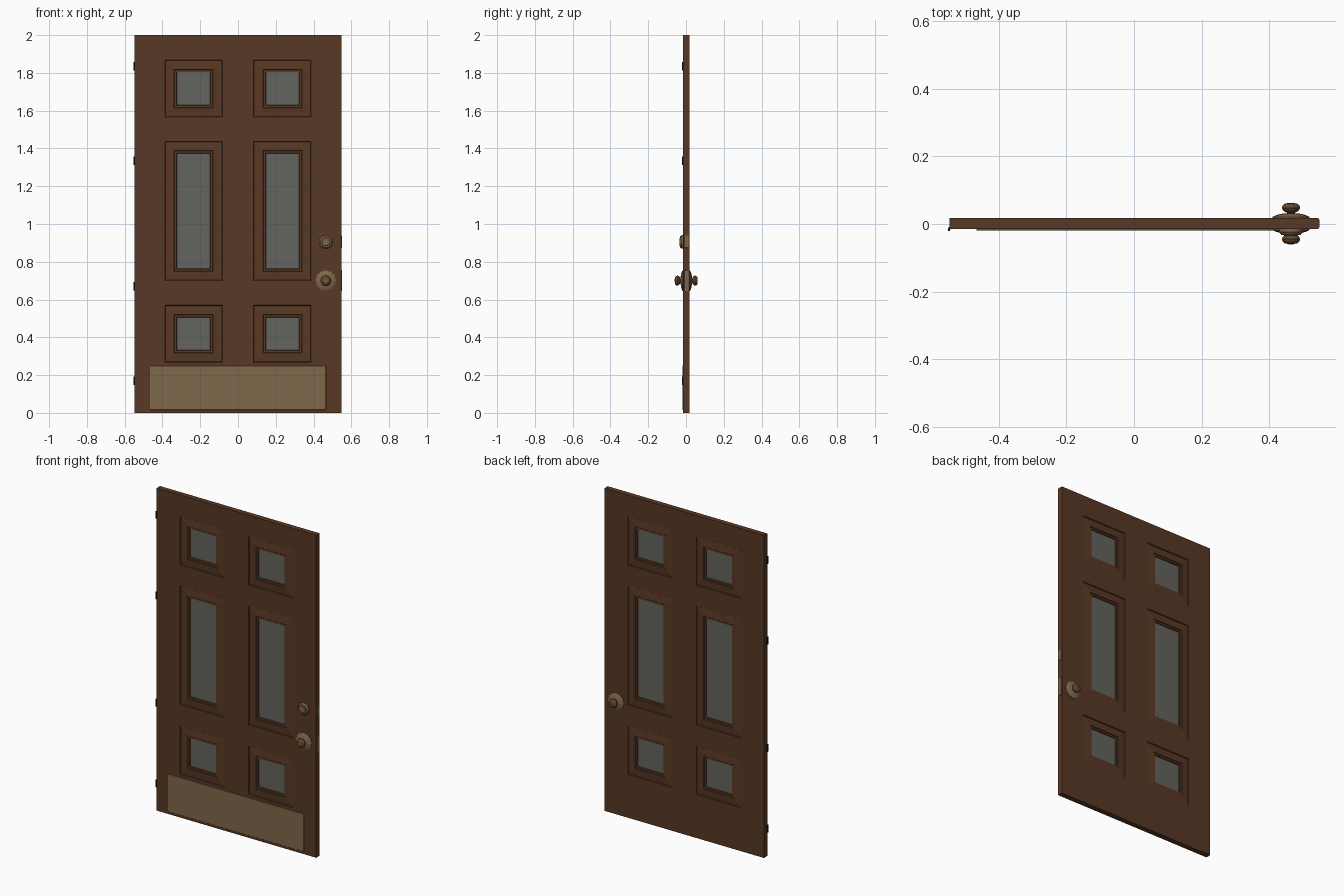
import bpy, bmesh, math
from mathutils import Vector

if "Cube" in bpy.data.objects:
    bpy.data.objects.remove(bpy.data.objects["Cube"])


def material(name, rgb):
    m = bpy.data.materials.new(name)
    m.diffuse_color = (*rgb, 1)
    m.use_nodes = True
    m.node_tree.nodes["Principled BSDF"].inputs["Base Color"].default_value = m.diffuse_color
    return m


WOOD = material("brown_wood", (0.098, 0.040, 0.018))
GLASS = material("grey_glass", (0.125, 0.125, 0.112))
BRASS = material("dull_brass", (0.215, 0.138, 0.070))
BRONZE = material("bronze_knob", (0.125, 0.060, 0.028))
DARK = material("dark_hinge", (0.018, 0.011, 0.007))

FRONT, BACK, HALF_W = -0.015, 0.018, 0.547


def finish(bm, name, mats, smooth=None):
    bmesh.ops.recalc_face_normals(bm, faces=bm.faces[:])
    me = bpy.data.meshes.new(name)
    bm.to_mesh(me)
    bm.free()
    for m in mats:
        me.materials.append(m)
    ob = bpy.data.objects.new(name, me)
    bpy.context.collection.objects.link(ob)
    if smooth:
        bpy.ops.object.select_all(action='DESELECT')
        ob.select_set(True)
        bpy.context.view_layer.objects.active = ob
        bpy.ops.object.shade_smooth_by_angle(angle=math.radians(smooth))
    return ob


def box_bm(lo, hi):
    bm = bmesh.new()
    bmesh.ops.create_cube(bm, size=1)
    for v in bm.verts:
        for i in range(3):
            v.co[i] = lo[i] if v.co[i] < 0 else hi[i]
    return bm


def box(name, lo, hi, mat, bevel=0):
    bm = box_bm(lo, hi)
    if bevel:
        bmesh.ops.bevel(bm, geom=bm.edges[:], offset=bevel, segments=1, affect='EDGES')
    return finish(bm, name, [mat])


def turned(name, x, z, y0, side, profile, mat, lobes=0, n=32):
    """Turn a (radius, depth) profile round the y axis, pointing to side * y."""
    bm = bmesh.new()
    rings = []
    for r, d in profile:
        ring = []
        for i in range(n):
            a = 2 * math.pi * i / n
            rr = r * (1 + 0.04 * math.cos(lobes * a)) if lobes else r
            ring.append(bm.verts.new((x + rr * math.cos(a), y0 + side * d, z + rr * math.sin(a))))
        rings.append(ring)
    for a, b in zip(rings, rings[1:]):
        for i in range(n):
            j = (i + 1) % n
            bm.faces.new((a[i], a[j], b[j], b[i]))
    bm.faces.new(rings[0])
    bm.faces.new(rings[-1])
    return finish(bm, name, [mat], smooth=35)


# Door slab: cut into a grid, then step the six panels in on both faces
x_cuts = [-0.387, -0.083, 0.083, 0.387]
z_cuts = [0.268, 0.570, 0.700, 1.438, 1.566, 1.868]
bm = box_bm((-HALF_W, FRONT, 0), (HALF_W, BACK, 2))
for axis, cuts in ((0, x_cuts), (2, z_cuts)):
    for c in cuts:
        co, no = Vector(), Vector()
        co[axis], no[axis] = c, 1
        bmesh.ops.bisect_plane(bm, geom=bm.verts[:] + bm.edges[:] + bm.faces[:],
                               plane_co=co, plane_no=no)
bm.normal_update()
panels = []
for f in bm.faces:
    c = f.calc_center_median()
    in_x = x_cuts[0] < c.x < x_cuts[1] or x_cuts[2] < c.x < x_cuts[3]
    in_z = any(a < c.z < b for a, b in zip(z_cuts[::2], z_cuts[1::2]))
    if abs(f.normal.y) > 0.9 and in_x and in_z:
        panels.append(f)
# groove, raised field, inner frame, glass recess
for t, d in ((0.003, -0.005), (0.046, 0.004), (0.003, -0.004), (0.010, 0), (0.0025, -0.005)):
    bmesh.ops.inset_individual(bm, faces=panels, thickness=t, depth=d, use_even_offset=True)
    bm.normal_update()
for f in panels:
    f.material_index = 1
finish(bm, "door_slab", [WOOD, GLASS])

# Kick plate
box("kick_plate", (-0.467, FRONT - 0.004, 0.016), (0.465, FRONT + 0.002, 0.25), BRASS, 0.0015)

# Hinge knuckles on the left edge
for i, z in enumerate((0.17, 0.67, 1.335, 1.835)):
    bm = bmesh.new()
    bmesh.ops.create_cone(bm, cap_ends=True, segments=12, radius1=0.004, radius2=0.004, depth=0.046)
    bmesh.ops.translate(bm, verts=bm.verts[:], vec=(-0.548, FRONT - 0.002, z))
    finish(bm, f"hinge_knuckle_{i + 1}", [DARK], smooth=40)
    box(f"hinge_leaf_{i + 1}", (-0.549, FRONT, z - 0.023), (-0.546, FRONT + 0.006, z + 0.023), DARK)

# Knob, neck and scalloped rosette on both faces
KX, KZ = 0.465, 0.70
for label, y0, side in (("front", FRONT, -1), ("back", BACK, 1)):
    turned(f"{label}_rosette", KX, KZ, y0, side,
           [(0.053, -0.002), (0.053, 0.003), (0.045, 0.007), (0.033, 0.011), (0.022, 0.013)],
           BRASS, lobes=12, n=48)
    turned(f"{label}_knob", KX, KZ, y0, side,
           [(0.013, 0.0), (0.012, 0.016), (0.018, 0.018), (0.024, 0.023), (0.027, 0.030),
            (0.025, 0.037), (0.019, 0.042), (0.010, 0.044)], BRONZE)
turned("keyhole_disc", KX, KZ, FRONT - 0.043, -1, [(0.008, 0), (0.008, 0.002)], BRASS, n=16)

# Deadbolt on the front
turned("deadbolt_collar", KX, 0.905, FRONT, -1,
       [(0.036, -0.002), (0.036, 0.008), (0.029, 0.017), (0.024, 0.017)], BRASS)
turned("deadbolt_cylinder", KX, 0.905, FRONT, -1,
       [(0.021, 0.015), (0.021, 0.018), (0.019, 0.020)], BRASS)

# Latch plates on the right edge
for name, z, h in (("deadbolt_edge_plate", 0.907, 0.033), ("latch_edge_plate", 0.70, 0.056)):
    box(name, (HALF_W - 0.002, -0.010, z - h), (HALF_W + 0.003, 0.013, z + h), BRASS, 0.001)
